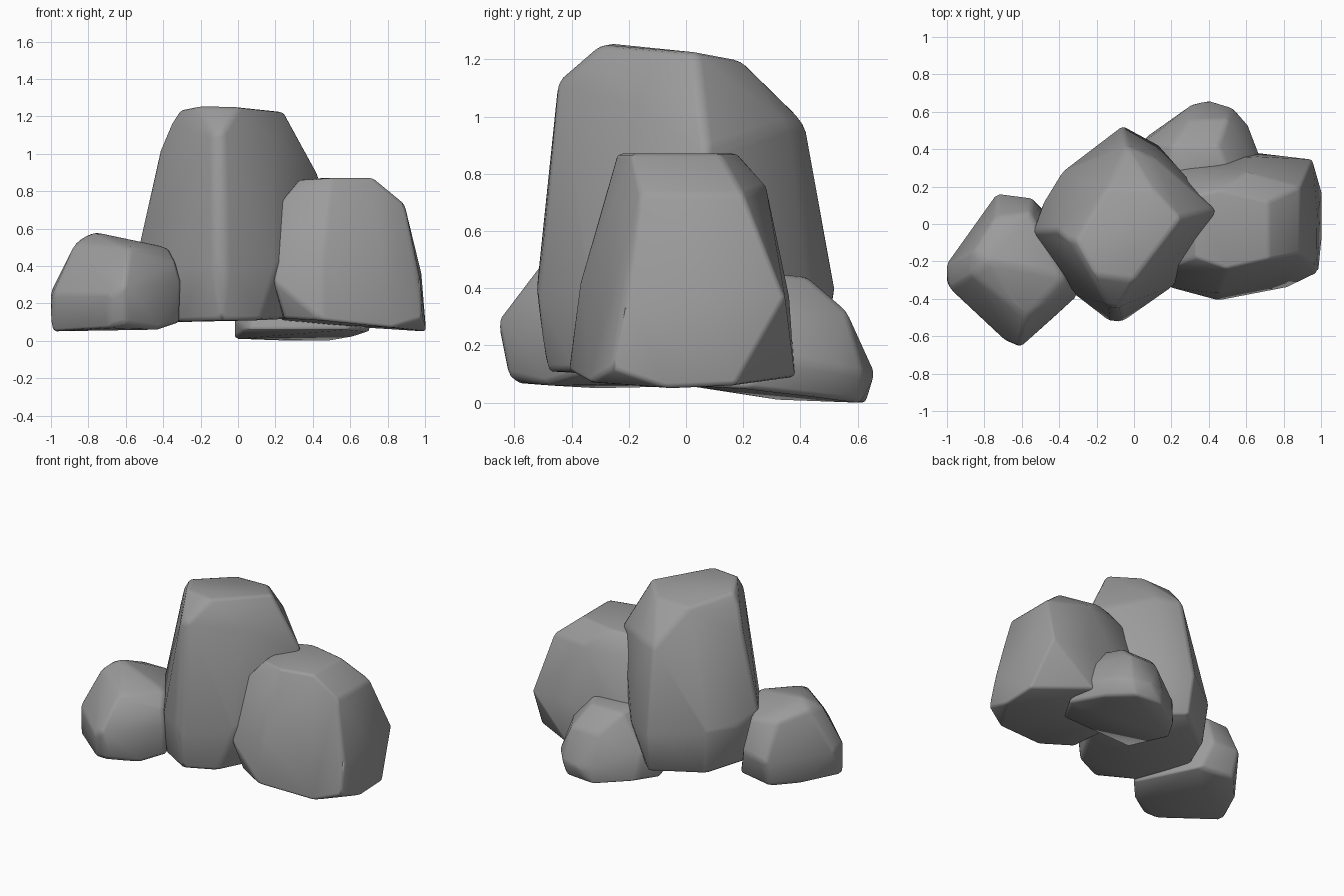
import bpy, bmesh

stone = bpy.data.materials.new("dark_stone")
stone.diffuse_color = (0.33, 0.33, 0.33, 1)


def boulder(name, points, bevel=0.025):
    """Chiselled stone: hull around its corner points, softened edges, smooth shading."""
    bm = bmesh.new()
    for p in points:
        bm.verts.new(p)
    res = bmesh.ops.convex_hull(bm, input=bm.verts[:])
    junk = {g for g in res["geom_interior"] + res["geom_unused"]
            if isinstance(g, bmesh.types.BMVert)}
    bmesh.ops.delete(bm, geom=list(junk), context='VERTS')
    bmesh.ops.dissolve_limit(bm, angle_limit=0.05, verts=bm.verts[:], edges=bm.edges[:])
    bmesh.ops.recalc_face_normals(bm, faces=bm.faces[:])
    me = bpy.data.meshes.new(name)
    bm.to_mesh(me)
    bm.free()
    for poly in me.polygons:
        poly.use_smooth = True
    me.materials.append(stone)
    ob = bpy.data.objects.new(name, me)
    bpy.context.collection.objects.link(ob)
    mod = ob.modifiers.new("soft_edges", 'BEVEL')
    mod.width = bevel
    mod.segments = 2
    mod.limit_method = 'ANGLE'
    mod.angle_limit = 0.35
    return ob


# Tall central boulder: base, waist, shoulder and top rings
boulder("tall_boulder", [
    (-.48, -.02, .13), (-.31, -.35, .1), (-.09, -.49, .11), (.12, -.39, .11),
    (.33, -.02, .12), (.36, .1, .13), (-.05, .48, .12), (-.34, .27, .1),
    (-.54, -.04, .48), (-.49, .1, .42), (-.38, .28, .4), (-.06, .525, .4),
    (.13, .42, .4), (.44, .07, .4), (.21, -.33, .4), (-.06, -.52, .38),
    (-.13, -.52, .42), (-.31, -.38, .4),
    (-.42, -.03, 1.02), (-.08, -.45, 1.12), (-.14, -.44, 1.1), (-.04, .42, .97),
    (.12, .35, .97), (.44, .07, .88), (.2, -.2, 1.05), (-.36, -.08, 1.16),
    (-.21, -.27, 1.255), (-.31, -.09, 1.235), (-.15, .19, 1.19),
    (.25, .03, 1.225), (0, -.3, 1.25), (.1, .19, 1.195)])

# Broad boulder on the right
boulder("right_boulder", [
    (.25, -.3, .12), (.45, -.41, .11), (.82, -.34, .07), (.985, -.26, .12),
    (1.005, -.06, .05), (1.005, .17, .06), (.66, .38, .09), (.22, .34, .1),
    (.19, -.34, .32), (.2, .3, .35), (.45, -.37, .42), (.975, -.2, .33),
    (.955, .345, .37), (.66, .36, .37), (.98, .05, .36),
    (.23, -.22, .74), (.24, .22, .74), (.89, -.16, .73), (.89, .2, .73), (.6, .28, .76),
    (.33, -.18, .86), (.5, -.24, .87), (.72, -.19, .87), (.72, .12, .87),
    (.45, .18, .87), (.32, .15, .86)])

# Small boulder on the left
boulder("left_boulder", [
    (-1, -.32, .05), (-.9, -.08, .06), (-.72, .12, .06), (-.48, .08, .07),
    (-.31, -.37, .1), (-.42, -.49, .06), (-.6, -.62, .09), (-.68, -.6, .07),
    (-.99, -.34, .25), (-1.005, -.22, .25), (-.73, .165, .24), (-.54, .14, .26),
    (-.61, -.66, .29), (-.68, -.63, .25), (-.3, -.38, .32), (-.33, -.36, .42),
    (-.87, -.27, .52), (-.86, -.15, .53), (-.77, -.2, .585), (-.74, .04, .48),
    (-.55, .06, .47), (-.37, -.28, .5), (-.58, -.5, .5)])

# Low boulder tucked behind
boulder("back_boulder", [
    (-.02, .32, .01), (-.02, .3, .12), (.04, .0, .06), (.3, .63, 0), (.5, .61, 0),
    (.62, .45, .02), (.71, .2, .05), (.6, .02, .06), (.06, .46, .02),
    (.3, .635, .1), (.4, .66, .1), (.53, .62, .1), (.61, .53, .12), (.69, .32, .16),
    (.04, .43, .2), (.29, .56, .32), (.5, .56, .32), (.62, .36, .3),
    (.2, .42, .44), (.45, .42, .44), (.5, .3, .45), (.18, .2, .45), (.4, .1, .45)], 0.02)
